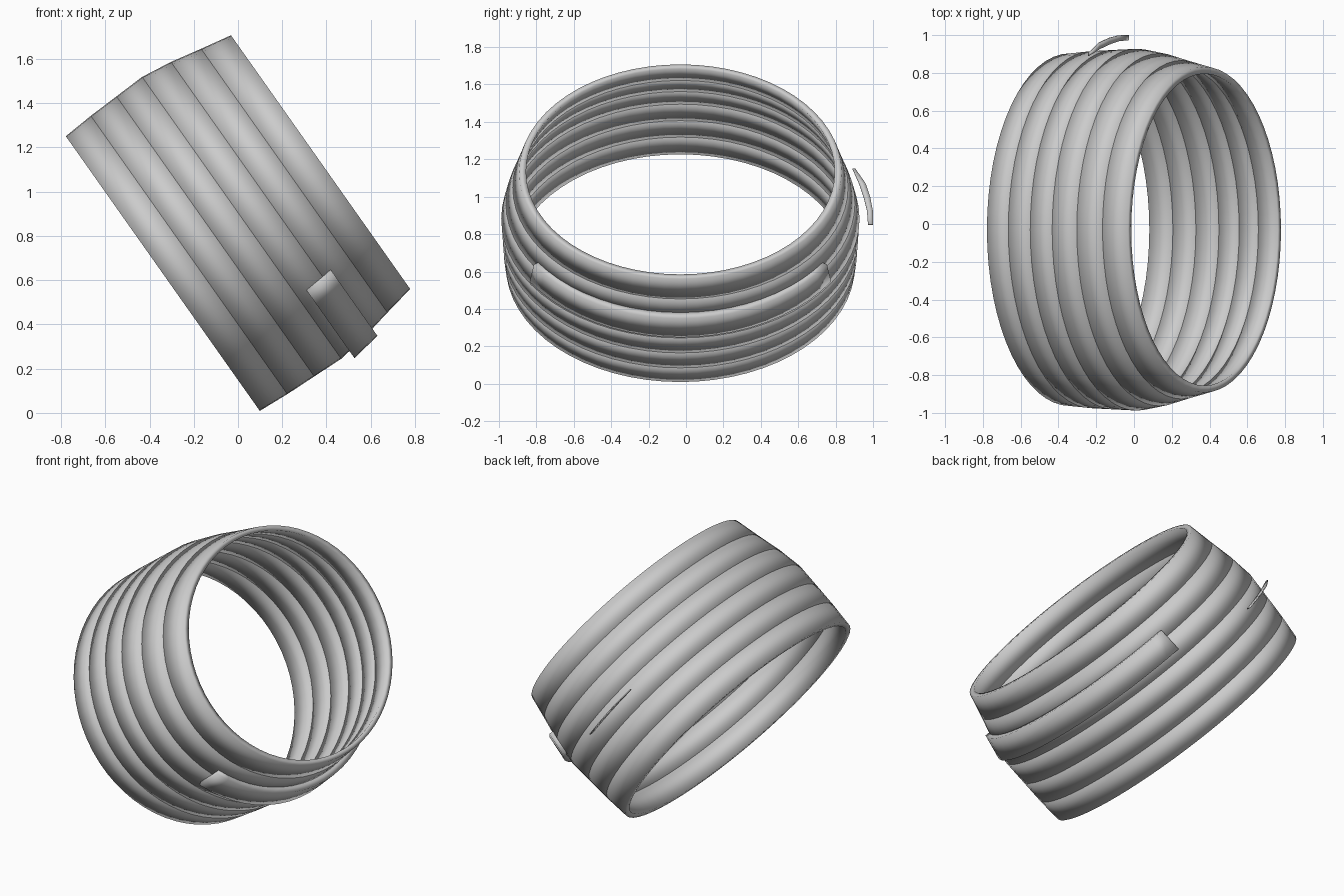
import bpy, bmesh, math
from mathutils import Vector

cube = bpy.data.objects.get("Cube")
if cube:
    bpy.data.objects.remove(cube, do_unlink=True)

# Tilted frame: AXIS runs through the sleeve, SIDE lies across it
AXIS = Vector((0.817, 0, 0.577))
SIDE = Vector((0.577, 0, -0.817))
BASE = Vector((-0.34, -0.03, 0.63))
STRETCH = 1.228      # the sleeve is wider along y
SEGMENTS = 64

grey = bpy.data.materials.new("light_grey")
grey.use_nodes = True
grey.diffuse_color = (0.6, 0.6, 0.6, 1)
bsdf = grey.node_tree.nodes["Principled BSDF"]
bsdf.inputs["Base Color"].default_value = (0.6, 0.6, 0.6, 1)
bsdf.inputs["Roughness"].default_value = 0.6


def place(u, y, h):
    return BASE + SIDE * u + Vector((0, y, 0)) + AXIS * h


def sweep(name, sections, closed):
    """Skin a list of four-point sections into a band."""
    bm = bmesh.new()
    loops = [[bm.verts.new(p) for p in s] for s in sections]
    pairs = list(zip(loops, loops[1:]))
    if closed:
        pairs.append((loops[-1], loops[0]))
    else:
        bm.faces.new(loops[0])
        bm.faces.new(loops[-1])
    for a, b in pairs:
        for i in range(4):
            j = (i + 1) % 4
            bm.faces.new((a[i], a[j], b[j], b[i]))
    bmesh.ops.recalc_face_normals(bm, faces=bm.faces)
    for f in bm.faces:
        f.smooth = True
    mesh = bpy.data.meshes.new(name)
    bm.to_mesh(mesh)
    bm.free()
    mesh.materials.append(grey)
    obj = bpy.data.objects.new(name, mesh)
    bpy.context.collection.objects.link(obj)


def band(name, h0, r0, h1, r1, thick, angles, closed, stretch=STRETCH):
    corners = ((r0, h0), (r1, h1), (r1 - thick, h1), (r0 - thick, h0))
    sweep(name, [[place(r * math.cos(a), r * stretch * math.sin(a), h)
                  for r, h in corners] for a in angles], closed)


# Six stacked bands, widest in the middle
radii = (0.76, 0.77, 0.775, 0.78, 0.76, 0.73, 0.702)
pitch = 0.873 / 6
circle = [2 * math.pi * i / SEGMENTS for i in range(SEGMENTS)]
for i, (lower, upper) in enumerate(zip(radii, radii[1:])):
    band(f"band_{i + 1}", i * pitch, lower, (i + 1) * pitch, upper,
         0.03, circle, True)

# Raised strap over the low side
half = 10
step = math.radians(56.5) / half
band("raised_strap", 0.487, 0.812, 0.63, 0.79, 0.045,
     [step * i for i in range(-half, half + 1)], False, 1.19)

# Thin loose sliver standing off the back
outer = ((-0.366, 0.935), (-0.27, 0.99), (-0.18, 1.015), (-0.09, 1.029), (0, 1.03))
inner = ((-0.366, 0.92), (-0.27, 0.955), (-0.18, 0.98), (-0.09, 0.998), (0, 1.003))
sweep("loose_sliver", [[place(*o, 0.378), place(*o, 0.384),
                        place(*n, 0.384), place(*n, 0.378)]
                       for o, n in zip(outer, inner)], False)
